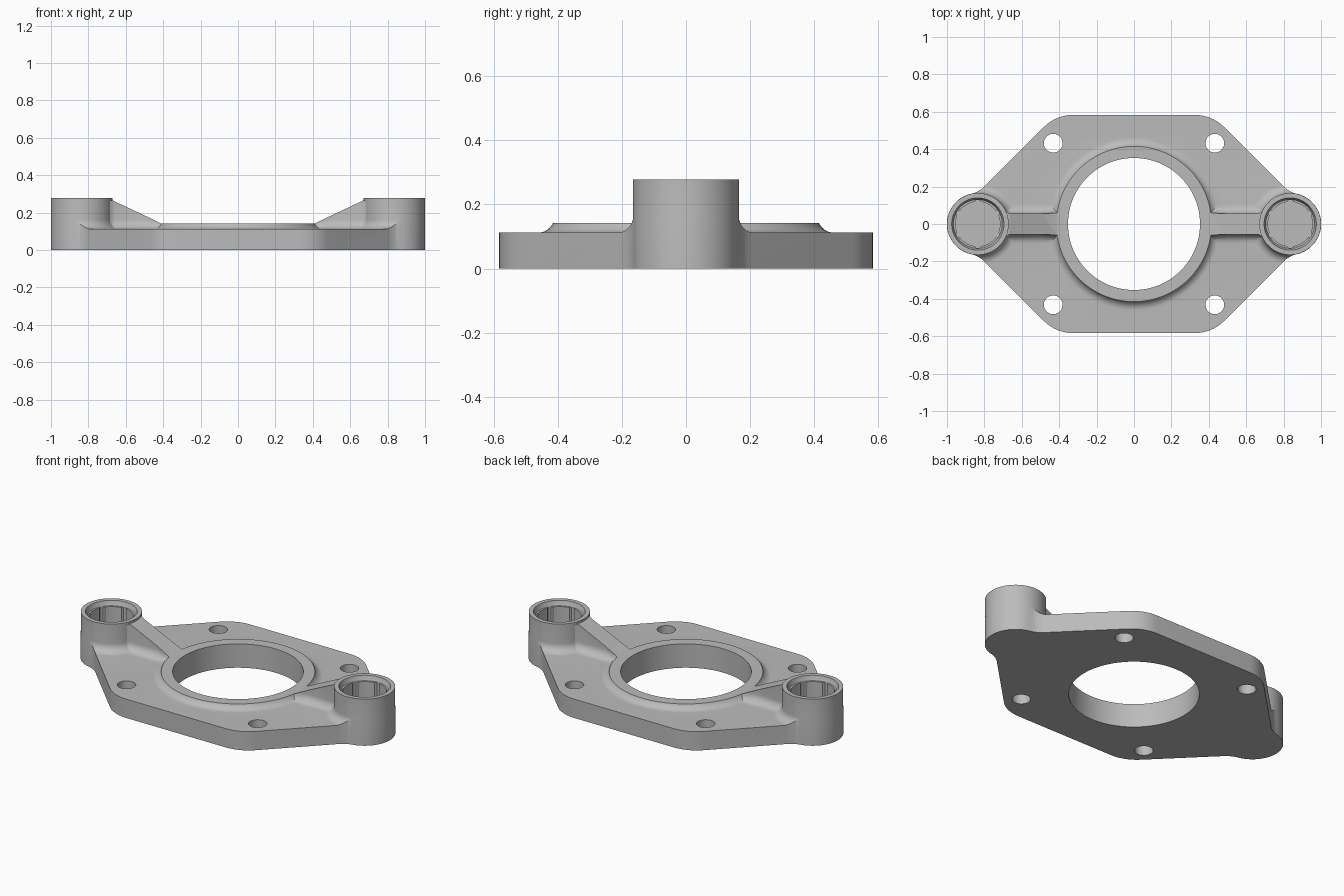
import bpy, bmesh
from math import pi, sin, cos, asin, sqrt, radians
from mathutils import Vector

if "Cube" in bpy.data.objects:
    bpy.data.objects.remove(bpy.data.objects["Cube"])

FLOOR, TOP, FILLET = 0.112, 0.278, 0.05   # plate top, boss top, fillet radius
BOSS_X, BOSS_R, HALF_Y = 0.835, 0.165, 0.583

grey = bpy.data.materials.new("cast grey")
grey.use_nodes = True
grey.diffuse_color = (0.5, 0.5, 0.5, 1)
grey.node_tree.nodes["Principled BSDF"].inputs["Base Color"].default_value = (0.5, 0.5, 0.5, 1)


def loft(name, sections):
    """Skin a capped solid through a list of equal-length point rings."""
    bm = bmesh.new()
    rings = [[bm.verts.new(p) for p in s] for s in sections]
    n = len(rings[0])
    for a, b in zip(rings, rings[1:]):
        for i in range(n):
            j = (i + 1) % n
            bm.faces.new((a[i], a[j], b[j], b[i]))
    bm.faces.new(rings[0])
    bm.faces.new(rings[-1])
    bmesh.ops.remove_doubles(bm, verts=bm.verts, dist=1e-5)
    bmesh.ops.recalc_face_normals(bm, faces=bm.faces)
    mesh = bpy.data.meshes.new(name)
    bm.to_mesh(mesh)
    bm.free()
    mesh.materials.append(grey)
    ob = bpy.data.objects.new(name, mesh)
    bpy.context.collection.objects.link(ob)
    return ob


def prism(name, outline, z0, z1):
    return loft(name, [[(x, y, z) for x, y in outline] for z in (z0, z1)])


def arc(cx, cy, r, a0, a1, steps):
    angles = [radians(a0 + (a1 - a0) * i / steps) for i in range(steps + 1)]
    return [(cx + r * cos(a), cy + r * sin(a)) for a in angles]


def circle(cx, cy, r, steps=96):
    return arc(cx, cy, r, 0, 360, steps)[:-1]


def turned(name, cx, profile):
    return loft(name, [[(x, y, z) for x, y in circle(cx, 0, r)] for r, z in profile])


def flared_side(w, top):
    """Wall profile from the top down, with a concave fillet onto the plate."""
    start = asin(max(0, 1 - (top - FLOOR) / FILLET))
    pts = [(w + FILLET * (1 - cos(start)), top)]
    for i in range(9):
        a = start + (pi / 2 - start) * i / 8
        pts.append((w + FILLET * (1 - cos(a)), FLOOR + FILLET * (1 - sin(a))))
    return pts + [(w + FILLET, 0.05)]


def combine(target, other, operation):
    mod = target.modifiers.new("join", 'BOOLEAN')
    mod.object, mod.operation, mod.solver = other, operation, 'EXACT'
    bpy.context.view_layer.objects.active = target
    bpy.ops.object.modifier_apply(modifier=mod.name)
    bpy.data.objects.remove(other)


# Quarter of the plate outline: boss arc, concave blend, diagonal, rounded corner
blend = 0.15
inset = (1.0 - BOSS_X) / sqrt(2)
along = sqrt((BOSS_R + blend) ** 2 - (inset + blend) ** 2)
centre = Vector((BOSS_X, 0)) + (Vector((1, 1)) * (inset + blend) + Vector((-1, 1)) * along) / sqrt(2)
out = centre - Vector((BOSS_X, 0))
touch = Vector((1, 0)).angle_signed(out) * -180 / pi
corner_r = 0.217
corner_x = 1.0 - HALF_Y - corner_r * (sqrt(2) - 1)
quarter = arc(BOSS_X, 0, BOSS_R + 0.0006, 0, touch, 20)
quarter += arc(centre.x, centre.y, blend, touch + 180, 225, 8)
quarter += arc(corner_x, HALF_Y - corner_r, corner_r, 45, 90, 8)
half = quarter + [(-x, y) for x, y in reversed(quarter)]
outline = half + [(x, -y) for x, y in reversed(half[1:-1])]

# Base slab and raised centre ring
body = prism("flange_plate", [(-1.2, -0.8), (1.2, -0.8), (1.2, 0.8), (-1.2, 0.8)], 0, FLOOR)
combine(body, turned("centre_ring", 0, flared_side(0.411, 0.142)), 'UNION')

# Bosses and sloping ribs with flared feet
rib_stations = [(0.38, 0.055, 0.1415), (0.41, 0.055, 0.1415), (0.50, 0.055, 0.185),
                (0.66, 0.055, 0.26), (0.67, 0.058, 0.265), (0.685, 0.068, 0.265),
                (0.70, 0.085, 0.265), (0.72, 0.085, 0.265)]
for side in (-1, 1):
    combine(body, turned("boss", side * BOSS_X, flared_side(BOSS_R, TOP)), 'UNION')
    sections = []
    for x, w, top in rib_stations:
        wall = flared_side(w, top)
        sections.append([(side * x, y, z) for y, z in wall] +
                        [(side * x, -y, z) for y, z in reversed(wall)])
    combine(body, loft("rib", sections), 'UNION')

# Trim everything to the outline
combine(body, prism("trim", outline, -0.1, 0.5), 'INTERSECT')

# Central bore and four bolt holes
combine(body, prism("bore", circle(0, 0, 0.353), -0.2, 0.6), 'DIFFERENCE')
for sx in (-1, 1):
    for sy in (-1, 1):
        hole = prism("bolt_hole", circle(sx * 0.432, sy * 0.432, 0.05, 40), -0.2, 0.6)
        combine(body, hole, 'DIFFERENCE')

# Blind sockets: chamfered mouth, then a bore with six small grooves
for side in (-1, 1):
    mouth = turned("socket_mouth", side * BOSS_X, [(0.13, 0.25), (0.136, 0.265), (0.146, 0.3)])
    combine(body, mouth, 'DIFFERENCE')
    bore = []
    for k in range(6):
        a = 30 + 60 * k
        bore += arc(side * BOSS_X, 0, 0.129, a - 4, a + 4, 3)
        bore += arc(side * BOSS_X, 0, 0.119, a + 8, a + 52, 8)
    combine(body, prism("socket_bore", bore, 0.06, 0.32), 'DIFFERENCE')

# Smooth the curved walls, keep the machined edges crisp
bpy.ops.object.select_all(action='DESELECT')
body.select_set(True)
bpy.context.view_layer.objects.active = body
bpy.ops.object.shade_smooth_by_angle(angle=radians(30))
